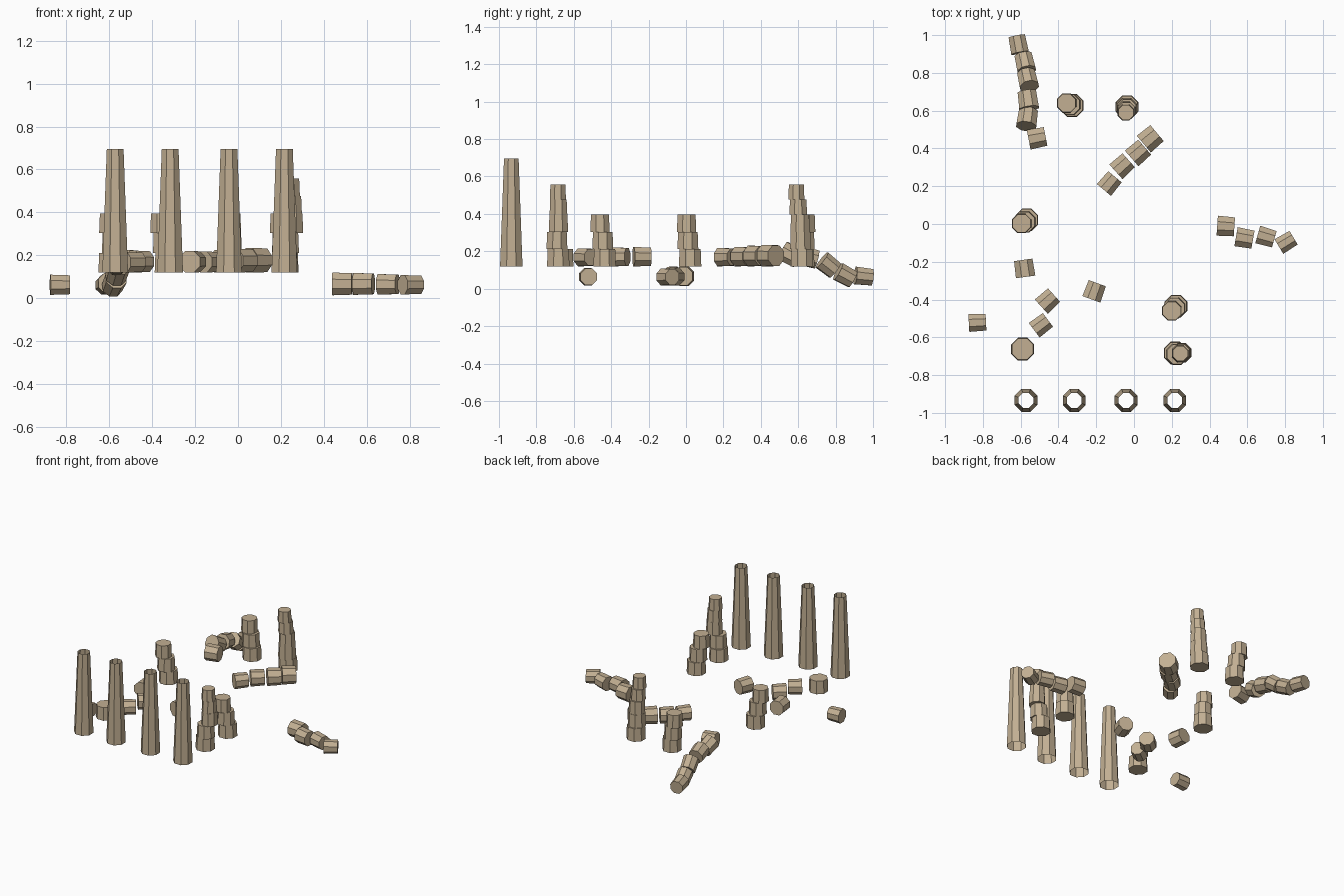
import bpy, bmesh, math
from mathutils import Vector, Matrix

stone = bpy.data.materials.new("tan_stone")
stone.diffuse_color = (0.54, 0.43, 0.29, 1)
FLAT = 1 / math.cos(math.pi / 8)      # flat-to-flat radius -> corner radius
GROUND = 0.12


def drum(name, centre, r1, r2, length, yaw=None, tilt=0, caps=True):
    """Eight-sided tapered drum, upright, or lying along yaw/tilt (degrees)."""
    bm = bmesh.new()
    bmesh.ops.create_cone(bm, cap_ends=caps, segments=8, radius1=r1 * FLAT,
                          radius2=r2 * FLAT, depth=length,
                          matrix=Matrix.Rotation(math.pi / 8, 4, 'Z'))
    # make sure a flat side faces each axis
    if max(v.co.x for v in bm.verts) > max(r1, r2) * 1.04:
        bm.transform(Matrix.Rotation(math.pi / 8, 4, 'Z'))
    if yaw is not None:
        bm.transform(Matrix.Rotation(math.radians(yaw), 4, 'Z')
                     @ Matrix.Rotation(math.radians(90 - tilt), 4, 'Y'))
    bm.transform(Matrix.Translation(Vector(centre)))
    me = bpy.data.meshes.new(name)
    bm.to_mesh(me)
    bm.free()
    me.materials.append(stone)
    ob = bpy.data.objects.new(name, me)
    bpy.context.collection.objects.link(ob)


# standing columns, open at both ends
for x in (-0.572, -0.316, -0.042, 0.216):
    drum("tall_column", (x, -0.934, 0.408), 0.060, 0.039, 0.576, caps=False)


# broken columns: shifted drums, bottom to top
def broken(name, centres):
    z = GROUND
    for i, (x, y) in enumerate(centres):
        h = 0.092 if i < 3 else 0.081
        r = 0.060 - 0.0042 * i
        drum(name, (x, y, z + h / 2), r, r - 0.0035, h)
        z += h


broken("broken_column_left", [(-0.568, 0.022), (-0.578, 0.010), (-0.595, 0.003)])
broken("broken_column_right", [(0.222, -0.435), (0.214, -0.445), (0.200, -0.460)])
broken("broken_column_back", [(-0.328, 0.627), (-0.340, 0.632), (-0.357, 0.640)])
broken("tall_broken_column_front", [(0.218, -0.683), (0.228, -0.690), (0.252, -0.682),
                                    (0.250, -0.682), (0.245, -0.685)])
broken("tall_broken_column_back", [(-0.037, 0.620), (-0.038, 0.612), (-0.037, 0.610),
                                   (-0.040, 0.600), (-0.043, 0.590)])
broken("column_stump", [(-0.590, -0.662)])

# fallen columns and loose drums: x, y, z, radius, yaw, tilt
fallen = {
    "fallen_middle_drum": [(-0.130, 0.215, 0.169, 0.048, 50, 0), (-0.062, 0.307, 0.172, 0.051, 42, 0),
                           (0.022, 0.377, 0.175, 0.054, 41, 0), (0.087, 0.452, 0.177, 0.057, 40, 0)],
    "fallen_right_drum": [(0.486, -0.012, 0.067, 0.052, -4, 0), (0.585, -0.075, 0.067, 0.050, -10, 0),
                          (0.699, -0.068, 0.065, 0.047, -16, 0), (0.806, -0.096, 0.063, 0.044, 31, 0)],
    "fallen_left_drum": [(-0.513, 0.455, 0.173, 0.052, 11, 0), (-0.565, 0.557, 0.182, 0.052, 82, -28),
                         (-0.561, 0.655, 0.168, 0.051, 98, -15), (-0.562, 0.762, 0.125, 0.049, 103, -38),
                         (-0.577, 0.852, 0.071, 0.048, 103, -28), (-0.612, 0.950, 0.066, 0.046, 101, -6)],
    "loose_drum": [(-0.580, -0.235, 0.171, 0.051, 98, 0), (-0.457, -0.407, 0.171, 0.050, 42, 0),
                   (-0.492, -0.535, 0.168, 0.047, 37, 0), (-0.210, -0.356, 0.170, 0.050, 70, 0),
                   (-0.829, -0.522, 0.063, 0.046, 3, 0)],
}
for name, items in fallen.items():
    for x, y, z, r, yaw, tilt in items:
        drum(name, (x, y, z), r + 0.001, r - 0.002, 0.091, yaw, tilt)
